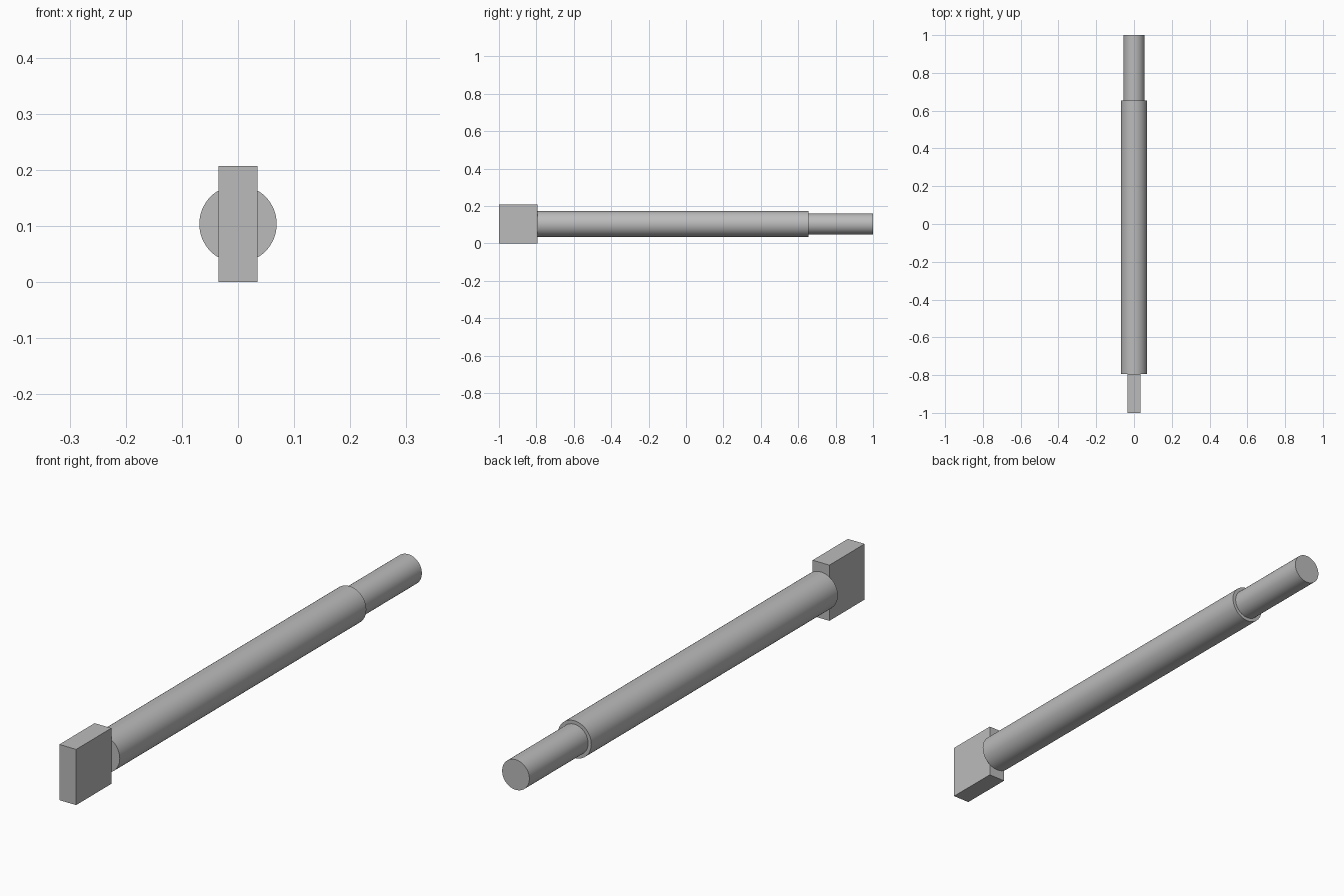
import bpy, bmesh, math
from mathutils import Matrix, Vector

cube = bpy.data.objects.get("Cube")
if cube:
    bpy.data.objects.remove(cube, do_unlink=True)

AXIS_Z = 0.1035      # height of the shaft axis
HEAD_BACK = -0.793   # where the head meets the shaft
SHOULDER = 0.655     # where the shaft steps down

steel = bpy.data.materials.new("grey_steel")
steel.use_nodes = True
colour = (0.5, 0.5, 0.5, 1)
steel.diffuse_color = colour
steel.node_tree.nodes["Principled BSDF"].inputs["Base Color"].default_value = colour


def add_object(name, bm):
    mesh = bpy.data.meshes.new(name)
    bm.to_mesh(mesh)
    bm.free()
    mesh.materials.append(steel)
    obj = bpy.data.objects.new(name, mesh)
    bpy.context.collection.objects.link(obj)
    return obj


def rod(name, radius, y0, y1):
    """Smooth-sided cylinder lying along y."""
    bm = bmesh.new()
    place = Matrix.Translation((0, (y0 + y1) / 2, AXIS_Z)) @ Matrix.Rotation(math.pi / 2, 4, "X")
    bmesh.ops.create_cone(bm, cap_ends=True, segments=64, radius1=radius,
                          radius2=radius, depth=y1 - y0, matrix=place)
    obj = add_object(name, bm)
    bpy.ops.object.select_all(action="DESELECT")
    obj.select_set(True)
    bpy.context.view_layer.objects.active = obj
    bpy.ops.object.shade_smooth_by_angle(angle=math.radians(30))


# Flat rectangular head
bm = bmesh.new()
size = Vector((0.069, HEAD_BACK + 1, 2 * AXIS_Z))
place = Matrix.Translation((0, (HEAD_BACK - 1) / 2, AXIS_Z)) @ Matrix.Diagonal(size).to_4x4()
bmesh.ops.create_cube(bm, size=1, matrix=place)
add_object("flat_head", bm)

# Main shaft and the thinner end
rod("main_shaft", 0.069, HEAD_BACK, SHOULDER)
rod("end_pin", 0.056, SHOULDER, 1)
